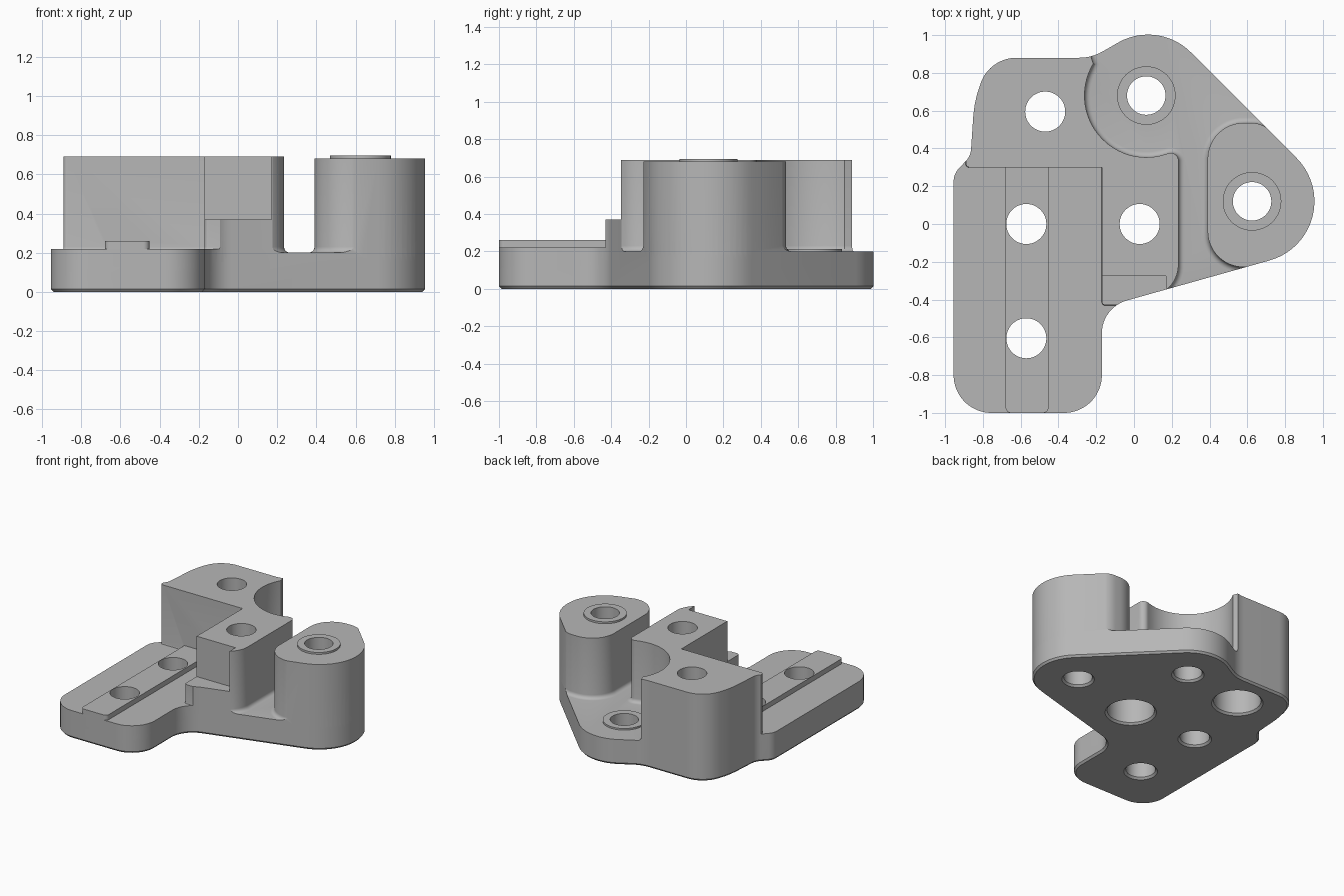
import bpy, bmesh, math
from mathutils import Vector

if "Cube" in bpy.data.objects:
    bpy.data.objects.remove(bpy.data.objects["Cube"])

metal = bpy.data.materials.new("plain_grey")
metal.diffuse_color = (0.47, 0.47, 0.47, 1)
metal.use_nodes = True
metal.node_tree.nodes["Principled BSDF"].inputs["Base Color"].default_value = metal.diffuse_color


def rounded(corners):
    """Counter-clockwise polygon from (x, y, corner radius)."""
    pts, n = [], len(corners)
    for i, (x, y, r) in enumerate(corners):
        p = Vector((x, y))
        if r == 0:
            pts.append(p)
            continue
        a = (p - Vector(corners[i - 1][:2])).normalized()
        b = (Vector(corners[(i + 1) % n][:2]) - p).normalized()
        turn = math.atan2(a.x * b.y - a.y * b.x, a.dot(b))
        t = r * math.tan(abs(turn) / 2)
        side = math.copysign(1, turn)
        start = p - a * t
        centre = start + Vector((-a.y, a.x)) * side * r
        steps = max(3, round(abs(math.degrees(turn)) / 6))
        for k in range(steps + 1):
            ang = turn * k / steps
            d, c, s = start - centre, math.cos(ang), math.sin(ang)
            pts.append(centre + Vector((d.x * c - d.y * s, d.x * s + d.y * c)))
    return pts


def offset(pts, dist):
    """Push a polygon outwards with mitred corners."""
    out, n = [], len(pts)
    for i, p in enumerate(pts):
        a = (p - pts[i - 1]).normalized()
        b = (pts[(i + 1) % n] - p).normalized()
        n1, n2 = Vector((a.y, -a.x)), Vector((b.y, -b.x))
        out.append(p + (n1 + n2) * dist / max(0.3, 1 + n1.dot(n2)))
    return out


def circle(x, y, r, n=48):
    return [Vector((x + r * math.cos(math.tau * k / n), y + r * math.sin(math.tau * k / n)))
            for k in range(n)]


def loft(name, *rings):
    """Solid through (polygon, z) rings, bottom to top."""
    bm = bmesh.new()
    loops = [[bm.verts.new((p.x, p.y, z)) for p in pts] for pts, z in rings]
    n = len(loops[0])
    bm.faces.new(loops[0][::-1])
    bm.faces.new(loops[-1])
    for lo, hi in zip(loops, loops[1:]):
        for i in range(n):
            j = (i + 1) % n
            bm.faces.new((lo[i], lo[j], hi[j], hi[i]))
    me = bpy.data.meshes.new(name)
    bm.to_mesh(me)
    bm.free()
    me.materials.append(metal)
    ob = bpy.data.objects.new(name, me)
    bpy.context.collection.objects.link(ob)
    return ob


def combine(target, tool, operation):
    mod = target.modifiers.new("cut", 'BOOLEAN')
    mod.operation, mod.solver, mod.object = operation, 'EXACT', tool
    bpy.context.view_layer.objects.active = target
    bpy.ops.object.modifier_apply(modifier=mod.name)
    bpy.data.objects.remove(tool)


def prism(name, pts, z0, z1):
    return loft(name, (pts, z0), (pts, z1))


def flared(name, pts, top, r=0.03, z0=0.2):
    """Upright wall with a concave fillet at its foot."""
    rings = [(offset(pts, r), z0 - 0.05)]
    for k in range(6):
        a = math.pi / 2 * k / 5
        rings.append((offset(pts, r * (1 - math.sin(a))), z0 + r * (1 - math.cos(a))))
    return loft(name, *rings, (pts, top))


# Overall outline of the bracket
outline = rounded([
    (-0.955, -1, 0.2), (-0.17, -1, 0.2), (-0.17, -0.442, 0.18), (1.253, -0.043, 0.325),
    (0.127, 1.083, 0.32), (-0.223, 0.88, 0.25), (-0.76, 0.88, 0.2), (-0.845, 0.66, 0.6),
    (-0.865, 0.36, 0.1), (-0.955, 0.265, 0.1)])

# Base plate with chamfered underside
body = loft("bracket_body", (offset(outline, -0.013), 0), (outline, 0.015), (outline, 0.2))

# Tall block, scooped around the low boss
arc = [Vector((0.065 + 0.327 * math.cos(math.radians(a)), 0.68 + 0.327 * math.sin(math.radians(a))))
       for a in range(-71, -212, -5)]
block_shape = rounded(
    [(-0.17, -0.43, 0.02), (-0.07, -0.43, 0), (0.235, -0.345, 0.17), (0.235, 0.39, 0.04)]
    + [(p.x, p.y, 0) for p in arc]
    + [(-0.25, 0.95, 0), (-0.89, 0.95, 0), (-0.89, 0.30, 0.02), (-0.17, 0.30, 0)])
block = flared("tall_block", block_shape, 0.69)
ledge = [Vector(p) for p in ((-0.4, -0.7), (0.17, -0.7), (0.17, -0.275), (-0.4, -0.275))]
combine(block, prism("ledge_cutter", ledge, 0.37, 0.9), 'DIFFERENCE')

# Round post on the right
post_shape = rounded([(0.39, -0.228, 0.19), (1.3, -0.228, 0), (1.3, -0.085, 0),
                      (0.68, 0.535, 0.14), (0.39, 0.535, 0.19)])
post = flared("post", post_shape, 0.68)

# Left foot pad, slightly raised
foot_shape = [Vector(p) for p in ((-1.2, -1.2), (-0.17, -1.2), (-0.17, -0.62), (-0.03, -0.62),
                                  (-0.03, -0.42), (-0.16, -0.42), (-0.16, 0.31), (-0.88, 0.31),
                                  (-0.88, 0.36), (-1.2, 0.36))]
foot = prism("foot_pad", foot_shape, 0.1, 0.22)

# Trim the parts to the outline and join them
for part in (block, post, foot):
    combine(part, prism("outline_cutter", outline, 0.1, 1), 'INTERSECT')
    combine(body, part, 'UNION')

# Locating rail along the foot
rail = rounded([(-0.68, -1, 0.03), (-0.452, -1, 0.03), (-0.452, 0.31, 0), (-0.68, 0.31, 0)])
combine(body, prism("rail", rail, 0.21, 0.26), 'UNION')

# Raised boss rings
for x, y, z in ((0.065, 0.68, 0.213), (0.625, 0.12, 0.695)):
    combine(body, prism("boss", circle(x, y, 0.155), z - 0.05, z), 'UNION')

# Through holes, chamfered underneath
for x, y, r in ((0.065, 0.68, 0.102), (0.625, 0.12, 0.102), (-0.47, 0.595, 0.106),
                (0.03, 0, 0.106), (-0.57, 0, 0.106), (-0.57, -0.605, 0.106)):
    combine(body, loft("hole_cutter", (circle(x, y, r + 0.025), -0.01),
                       (circle(x, y, r), 0.015), (circle(x, y, r), 1)), 'DIFFERENCE')

# Wide bolt-head recesses under the block
for x, y in ((-0.47, 0.595), (0.03, 0)):
    combine(body, loft("recess_cutter", (circle(x, y, 0.195), -0.01),
                       (circle(x, y, 0.17), 0.015), (circle(x, y, 0.17), 0.45)), 'DIFFERENCE')

bpy.ops.object.select_all(action='DESELECT')
body.select_set(True)
bpy.context.view_layer.objects.active = body
bpy.ops.object.shade_smooth_by_angle(angle=math.radians(25))
